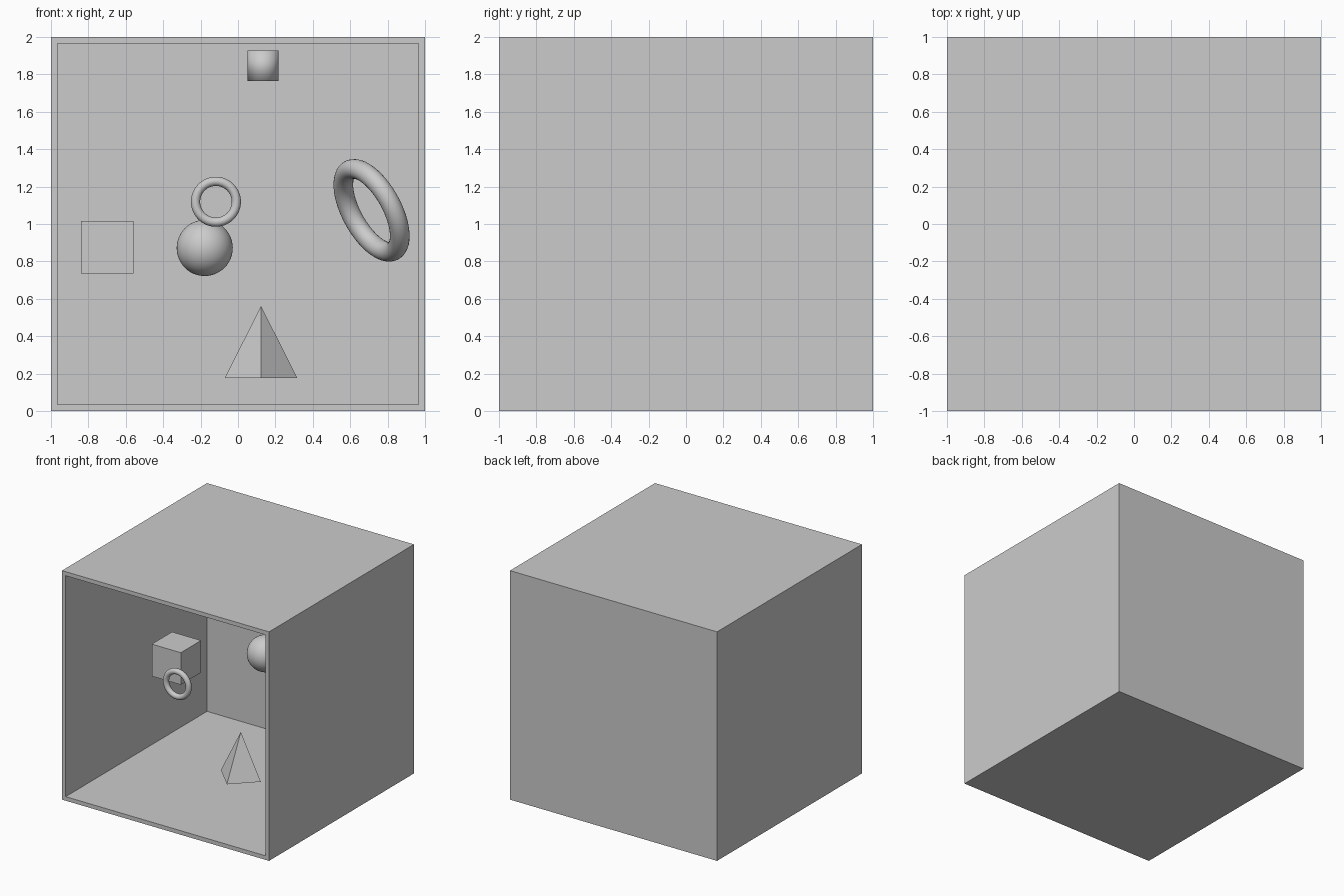
import bpy, bmesh
from mathutils import Vector

if "Cube" in bpy.data.objects:
    bpy.data.objects.remove(bpy.data.objects["Cube"])


def finish(name, smooth=False, normal=None):
    ob = bpy.context.object
    ob.name = name
    if normal:
        ob.rotation_euler = Vector(normal).to_track_quat('Z', 'Y').to_euler()
    if smooth:
        bpy.ops.object.shade_smooth()
    return ob


def ring(name, loc, major, minor, normal):
    bpy.ops.mesh.primitive_torus_add(location=loc, major_radius=major, minor_radius=minor,
                                     major_segments=64, minor_segments=24)
    return finish(name, True, normal)


# open-fronted box: inset the front face and push it in to leave 0.05 walls
bpy.ops.mesh.primitive_cube_add(size=2, location=(0, 0, 1))
box = finish("open_box")
bm = bmesh.new()
bm.from_mesh(box.data)
bm.normal_update()
front = min(bm.faces, key=lambda f: f.calc_center_median().y)
bmesh.ops.inset_region(bm, faces=[front], thickness=0.05)
floor = bmesh.ops.extrude_face_region(bm, geom=[front])["geom"]
bmesh.ops.translate(bm, vec=(0, 1.95, 0),
                    verts=[v for v in floor if isinstance(v, bmesh.types.BMVert)])
if front.is_valid:
    bmesh.ops.delete(bm, geom=[front], context='FACES_ONLY')
bmesh.ops.recalc_face_normals(bm, faces=bm.faces)
bm.to_mesh(box.data)
bm.free()

# floating solids inside the box
bpy.ops.mesh.primitive_cube_add(size=0.28, location=(-0.70, 0.15, 0.875))
finish("cube")

bpy.ops.mesh.primitive_uv_sphere_add(segments=48, ring_count=24, radius=0.15,
                                     location=(-0.178, 0.636, 0.872))
finish("ball", True)

bpy.ops.mesh.primitive_cone_add(vertices=4, radius1=0.193, depth=0.385,
                                location=(0.123, -0.136, 0.37))
finish("pyramid")

bpy.ops.mesh.primitive_cylinder_add(vertices=32, radius=0.083, depth=0.164,
                                    location=(0.134, 0.15, 1.846))
finish("cylinder", True)

# rings
ring("small_ring", (-0.118, -0.668, 1.119), 0.109, 0.0245, (0, -1, 0))
ring("large_ring", (0.714, 0.15, 1.073), 0.246, 0.0525, (0.79, 0.434, 0.434))
